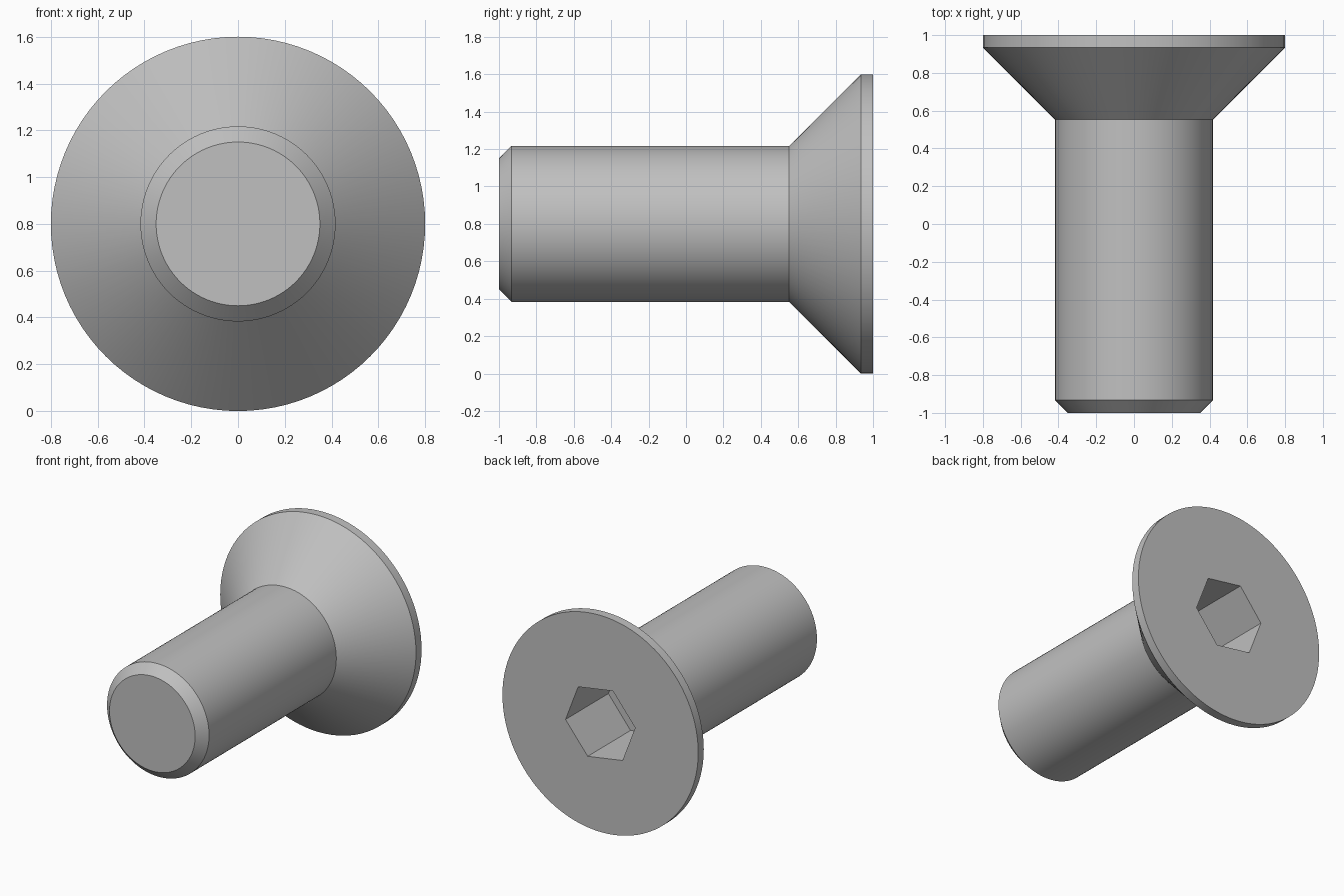
import bpy
import bmesh
from math import cos, sin, pi, radians

cube = bpy.data.objects.get("Cube")
if cube:
    bpy.data.objects.remove(cube, do_unlink=True)

AXIS_Z = 0.8
SIDES = 96

steel = bpy.data.materials.new("grey_steel")
steel.use_nodes = True
grey = (0.53, 0.53, 0.53, 1)
steel.diffuse_color = grey
steel.node_tree.nodes["Principled BSDF"].inputs["Base Color"].default_value = grey

bm = bmesh.new()


def ring(radius, y, count=SIDES, turn=0.0):
    """Closed loop of vertices around the screw axis."""
    angles = [turn + 2 * pi * i / count for i in range(count)]
    return [bm.verts.new((radius * cos(a), y, AXIS_Z + radius * sin(a))) for a in angles]


def skin(a, b):
    """Wall of quads between two loops of equal count."""
    n = len(a)
    for i in range(n):
        j = (i + 1) % n
        bm.faces.new((a[i], a[j], b[j], b[i]))


def loop_edges(loop):
    return [bm.edges.get((loop[i - 1], loop[i])) for i in range(len(loop))]


# Chamfered tip, shank, countersunk cone and rim
profile = [(0.35, -1), (0.417, -0.933), (0.417, 0.552), (0.8, 0.935), (0.8, 1)]
rings = [ring(r, y) for r, y in profile]
bm.faces.new(rings[0])
for a, b in zip(rings, rings[1:]):
    skin(a, b)

# Hexagonal socket sunk into the head
mouth = ring(0.288, 1, 6, radians(51))
floor = ring(0.288, 0.5, 6, radians(51))
skin(mouth, floor)
bm.faces.new(floor)

# Flat head face around the socket
bmesh.ops.triangle_fill(bm, use_beauty=True, normal=(0, 1, 0),
                        edges=loop_edges(rings[-1]) + loop_edges(mouth))
bmesh.ops.recalc_face_normals(bm, faces=bm.faces[:])

mesh = bpy.data.meshes.new("countersunk_screw")
bm.to_mesh(mesh)
bm.free()
mesh.materials.append(steel)
screw = bpy.data.objects.new("countersunk_screw", mesh)
bpy.context.collection.objects.link(screw)

# Smooth round walls, crisp rims
bpy.ops.object.select_all(action='DESELECT')
screw.select_set(True)
bpy.context.view_layer.objects.active = screw
bpy.ops.object.shade_smooth_by_angle(angle=radians(30))
